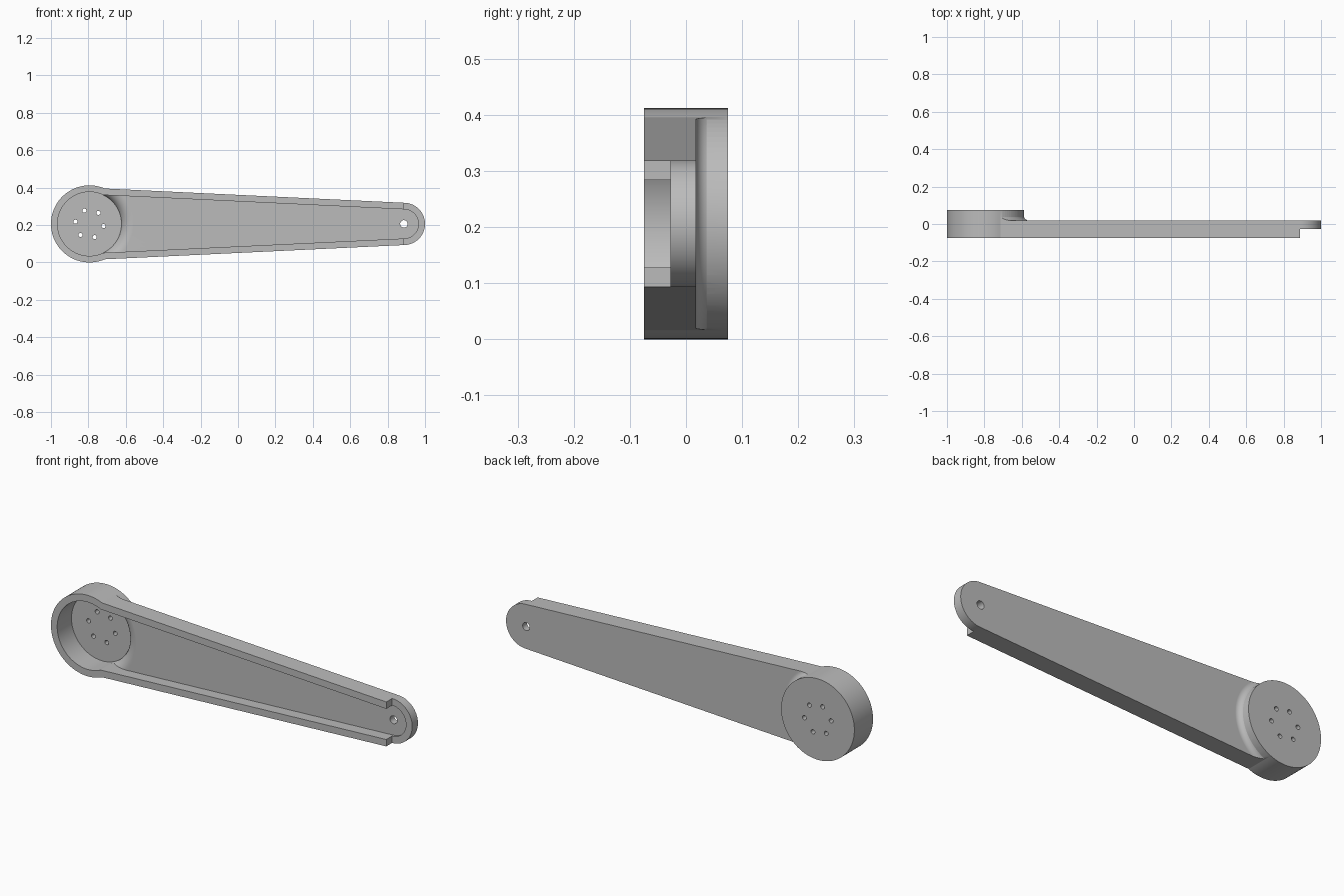
import bpy, bmesh
from math import sin, cos, pi, radians
from mathutils import Vector

cube = bpy.data.objects.get("Cube")
if cube:
    bpy.data.objects.remove(cube, do_unlink=True)

MID_Z = 0.206                     # height of the long axis
HUB_X, TIP_X = -0.794, 0.887
FRONT, OUTSIDE = -0.075, -0.2     # front rim, and a plane clear of it
WALL = 0.035

grey = bpy.data.materials.new("satin_grey")
grey.use_nodes = True
grey.diffuse_color = (0.5, 0.5, 0.5, 1)
grey.node_tree.nodes["Principled BSDF"].inputs["Base Color"].default_value = (0.5, 0.5, 0.5, 1)


def finish(name, bm):
    bmesh.ops.recalc_face_normals(bm, faces=bm.faces)
    mesh = bpy.data.meshes.new(name)
    bm.to_mesh(mesh)
    bm.free()
    mesh.materials.append(grey)
    obj = bpy.data.objects.new(name, mesh)
    bpy.context.collection.objects.link(obj)
    return obj


def prism(name, outline, y0, y1):
    """Extrude an (x, z) outline along y; z is measured from the long axis."""
    bm = bmesh.new()
    face = bm.faces.new([bm.verts.new((x, y0, MID_Z + z)) for x, z in outline])
    top = bmesh.ops.extrude_face_region(bm, geom=[face])["geom"]
    bmesh.ops.translate(bm, vec=(0, y1 - y0, 0),
                        verts=[v for v in top if isinstance(v, bmesh.types.BMVert)])
    return finish(name, bm)


def circle(x, z, r, n):
    return [(x + r * cos(2 * pi * i / n), z + r * sin(2 * pi * i / n)) for i in range(n)]


def ring(name, profile, n=96):
    """Revolve a closed (radius, y) profile about the hub axis."""
    bm = bmesh.new()
    loops = [[bm.verts.new((HUB_X + r * cos(2 * pi * i / n), y, MID_Z + r * sin(2 * pi * i / n)))
              for r, y in profile] for i in range(n)]
    for i in range(n):
        a, b = loops[i - 1], loops[i]
        for j in range(len(profile)):
            bm.faces.new((a[j - 1], a[j], b[j], b[j - 1]))
    return finish(name, bm)


def combine(obj, other, operation):
    """Apply a boolean and discard the second body."""
    mod = obj.modifiers.new("combine", 'BOOLEAN')
    mod.operation, mod.solver, mod.object = operation, 'EXACT', other
    bpy.context.view_layer.update()
    result = bpy.data.meshes.new_from_object(obj.evaluated_get(bpy.context.evaluated_depsgraph_get()))
    obj.modifiers.clear()
    obj.data = result
    bpy.data.objects.remove(other, do_unlink=True)


def lever_body(name, inset, front, hub_back, arm_top, fillet):
    """Round hub, tapered arm with a round tip, and the sweep between them."""
    hub_half, tip_half = 0.193 - inset, 0.113 - inset
    tip = [(TIP_X + tip_half * cos(a), tip_half * sin(a))
           for a in (radians(-90 + 180 * i / 40) for i in range(41))]
    body = prism(name, [(HUB_X, hub_half), (HUB_X, -hub_half)] + tip, front, arm_top)
    # sweep: quarter arc from the hub wall down to the arm's back
    arc = [(0.234 + fillet * cos(a), 0.048 + fillet * sin(a))
           for a in (radians(180 + 90 * i / 12) for i in range(13))]
    far = [(3, arc[-1][1]), (3, 0.3), (arc[0][0], 0.3)]
    combine(body, ring("sweep_cutter", arc + far), 'DIFFERENCE')
    hub = prism("hub", circle(HUB_X, 0, 0.206 - inset, 96), front, hub_back)
    combine(body, hub, 'UNION')
    return body


# Outer body, hollowed from the front by a smaller copy of itself
lever = lever_body("lever_arm", 0, FRONT, 0.075, 0.047, 0.03)
cavity = lever_body("cavity", WALL, OUTSIDE, 0.04, 0.039, 0.03 + WALL)
combine(lever, cavity, 'DIFFERENCE')

# Lowered tip
step = prism("tip_step", [(TIP_X, -1), (2, -1), (2, 1), (TIP_X, 1)], OUTSIDE, -0.028)
combine(lever, step, 'DIFFERENCE')

# Ring of mounting holes in the hub, and the pivot hole in the tip
for k in range(6):
    a = radians(-9 + 60 * k)
    hole = circle(HUB_X + 0.076 * cos(a), 0.076 * sin(a), 0.011, 24)
    combine(lever, prism("mounting_hole", hole, OUTSIDE, 0.2), 'DIFFERENCE')
combine(lever, prism("pivot_hole", circle(TIP_X, 0, 0.02, 32), OUTSIDE, 0.2), 'DIFFERENCE')

# Smooth curves, crisp edges
bpy.ops.object.select_all(action='DESELECT')
lever.select_set(True)
bpy.context.view_layer.objects.active = lever
bpy.ops.object.shade_smooth_by_angle(angle=radians(30))
weighted = lever.modifiers.new("even_normals", 'WEIGHTED_NORMAL')
weighted.keep_sharp = True
